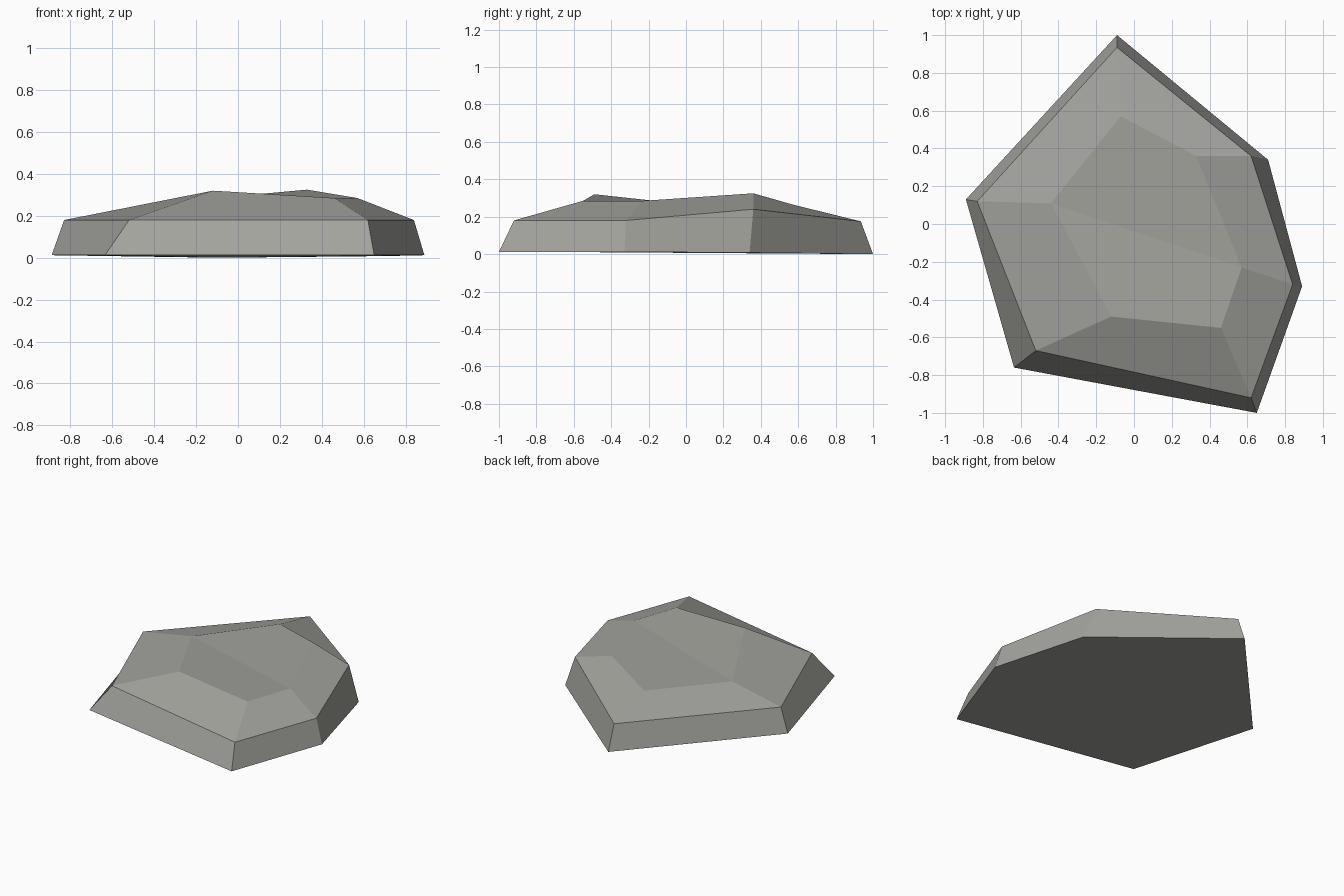
import bpy
import bmesh

cube = bpy.data.objects.get("Cube")
if cube:
    bpy.data.objects.remove(cube, do_unlink=True)

# Warm grey stone
stone = bpy.data.materials.new("stone_grey")
stone.use_nodes = True
colour = (0.36, 0.36, 0.335, 1)
stone.diffuse_color = colour
bsdf = stone.node_tree.nodes["Principled BSDF"]
bsdf.inputs["Base Color"].default_value = colour
bsdf.inputs["Roughness"].default_value = 0.9

# Six-sided outlines, counter-clockwise from the back corner
base = [(-0.09, 1.0, 0), (-0.89, 0.13, 0.012), (-0.635, -0.76, 0.012),
        (0.65, -1.0, 0.012), (0.89, -0.33, 0.012), (0.71, 0.34, 0.008)]
rim = [(-0.09, 0.935, 0.175), (-0.83, 0.12, 0.18), (-0.52, -0.67, 0.18),
       (0.62, -0.92, 0.18), (0.84, -0.32, 0.18), (0.62, 0.36, 0.24)]
crown = [(-0.07, 0.57, 0.265), (-0.44, 0.11, 0.255), (-0.12, -0.49, 0.32),
         (0.46, -0.55, 0.285), (0.57, -0.23, 0.285), (0.33, 0.36, 0.325)]

bm = bmesh.new()
rings = [[bm.verts.new(p) for p in ring] for ring in (base, rim, crown)]

# Side walls and sloping bevel facets
for low, high in zip(rings, rings[1:]):
    for i in range(len(low)):
        j = (i + 1) % len(low)
        bm.faces.new((low[i], low[j], high[j], high[i]))

# Underside, and the top split into a front and a back facet
bm.faces.new(reversed(rings[0]))
top = rings[2]
bm.faces.new(top[1:5])
bm.faces.new((top[1], top[4], top[5], top[0]))

mesh = bpy.data.meshes.new("flat_rock")
bm.to_mesh(mesh)
bm.free()
mesh.materials.append(stone)
rock = bpy.data.objects.new("flat_rock", mesh)
bpy.context.collection.objects.link(rock)
